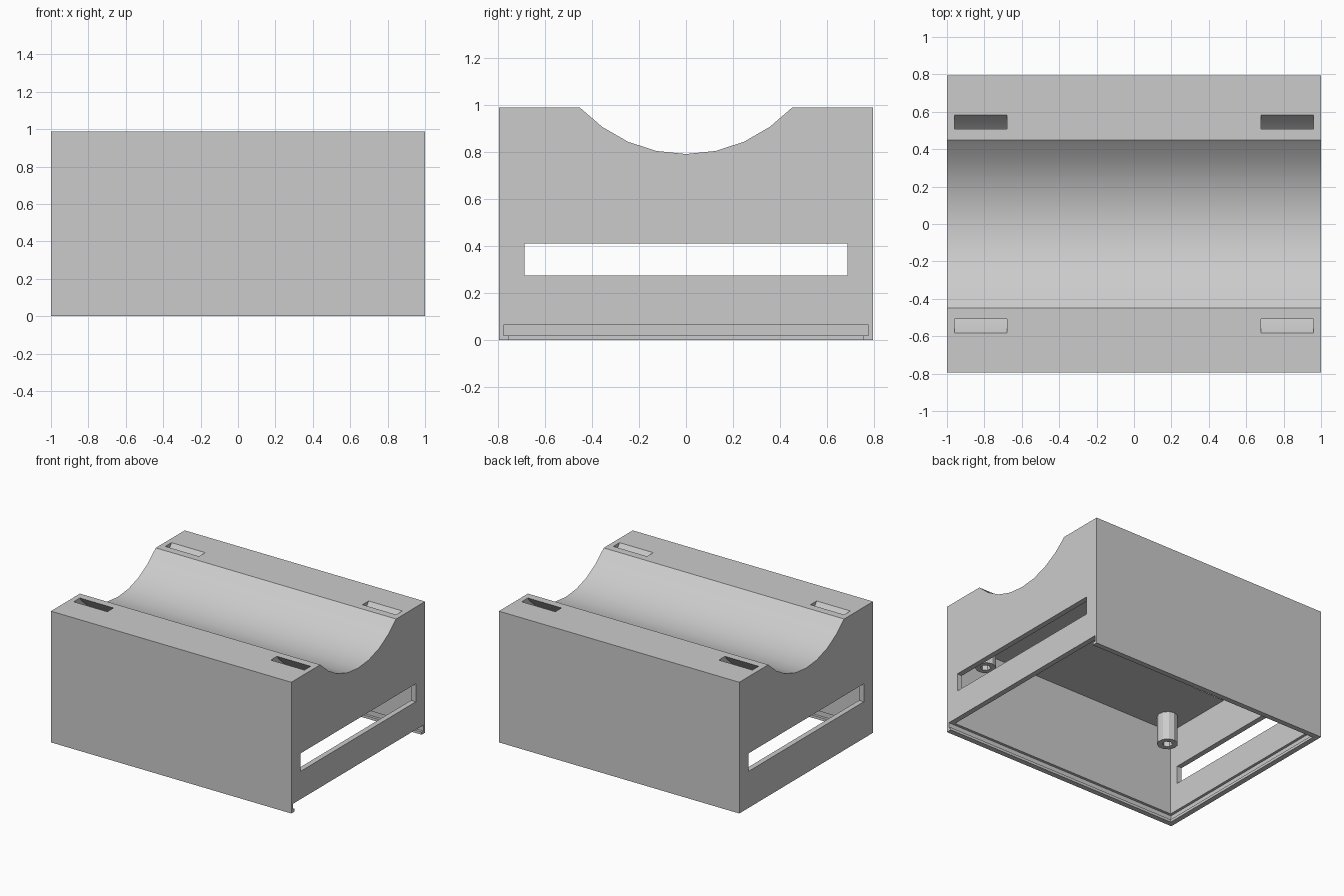
import bpy, bmesh, math

cube = bpy.data.objects.get("Cube")
if cube:
    bpy.data.objects.remove(cube, do_unlink=True)

# Main dimensions
HALF_X, HALF_Y, HEIGHT = 1.0, 0.795, 0.987
WALL, CEILING = 0.04, 0.71
IN_X, IN_Y = HALF_X - WALL, HALF_Y - WALL
CRADLE_R, AXIS_Z = 0.606, 1.396
STEP = math.radians(12)

grey = bpy.data.materials.new("light_grey_plastic")
grey.use_nodes = True
COLOUR = (0.6, 0.6, 0.6, 1)
grey.diffuse_color = COLOUR
grey.node_tree.nodes["Principled BSDF"].inputs["Base Color"].default_value = COLOUR


def finish(name, bm):
    bmesh.ops.recalc_face_normals(bm, faces=bm.faces)
    mesh = bpy.data.meshes.new(name)
    bm.to_mesh(mesh)
    bm.free()
    mesh.materials.append(grey)
    obj = bpy.data.objects.new(name, mesh)
    bpy.context.collection.objects.link(obj)
    return obj


def extrude_x(name, profile, x0, x1):
    """Solid from a (y, z) outline swept between two x positions."""
    bm = bmesh.new()
    face = bm.faces.new([bm.verts.new((x0, y, z)) for y, z in profile])
    swept = bmesh.ops.extrude_face_region(bm, geom=[face])["geom"]
    verts = [v for v in swept if isinstance(v, bmesh.types.BMVert)]
    bmesh.ops.translate(bm, verts=verts, vec=(x1 - x0, 0, 0))
    return finish(name, bm)


def box(name, x0, x1, half_y, z0, z1):
    outline = [(-half_y, z0), (half_y, z0), (half_y, z1), (-half_y, z1)]
    return extrude_x(name, outline, x0, x1)


def cylinder(name, radius, sides, x, y, z0, z1):
    bm = bmesh.new()
    bmesh.ops.create_cone(bm, cap_ends=True, segments=sides, radius1=radius,
                          radius2=radius, depth=z1 - z0)
    bmesh.ops.translate(bm, verts=bm.verts, vec=(x, y, (z0 + z1) / 2))
    return finish(name, bm)


def arc(radius, steps):
    """Points along the underside of a circle about the cradle axis."""
    return [(radius * math.sin(i * STEP), AXIS_Z - radius * math.cos(i * STEP))
            for i in range(-steps, steps + 1)]


def select(obj):
    bpy.ops.object.select_all(action='DESELECT')
    obj.select_set(True)
    bpy.context.view_layer.objects.active = obj


def cut(target, cutter):
    cutter.hide_render = True
    mod = target.modifiers.new("cut", 'BOOLEAN')
    mod.operation, mod.solver, mod.object = 'DIFFERENCE', 'EXACT', cutter
    select(target)
    bpy.ops.object.modifier_apply(modifier=mod.name)
    bpy.data.objects.remove(cutter, do_unlink=True)


# Case body with the round cradle across its top
cradle = arc(CRADLE_R, 4)
cradle[0], cradle[-1] = (cradle[0][0], HEIGHT), (cradle[-1][0], HEIGHT)
outline = [(HALF_Y, 0), (-HALF_Y, 0), (-HALF_Y, HEIGHT)] + cradle + [(HALF_Y, HEIGHT)]
case = extrude_x("case_body", outline, -HALF_X, HALF_X)

# Inner cavity, open at the bottom
cut(case, box("cavity", -IN_X, IN_X, IN_Y, -0.1, CEILING))

# Lid groove and lip opening, running out through one end
cut(case, box("lip_opening", -IN_X + 0.01, HALF_X + 0.1, IN_Y, -0.1, 0.03))
cut(case, box("lid_groove", -HALF_X + 0.02, HALF_X + 0.1, IN_Y + 0.02, 0.02, 0.065))

# Long window through both ends
cut(case, box("end_window", -HALF_X - 0.1, HALF_X + 0.1, 0.685, 0.275, 0.41))

# Curved strap channels beneath the cradle
for side in (-1, 1):
    ring = arc(0.655, 6) + arc(0.715, 6)[::-1]
    cut(case, extrude_x("strap_channel", ring, side * 0.68, side * IN_X))

select(case)
bpy.ops.object.shade_smooth_by_angle(angle=math.radians(20))

# Hollow screw posts hanging from the ceiling
for x, x_name in ((-0.81, "right"), (0.81, "left")):
    for y, y_name in ((-0.61, "front"), (0.61, "back")):
        post = cylinder(f"{y_name}_{x_name}_screw_post", 0.072, 11, x, y, 0.495, CEILING + 0.01)
        cut(post, cylinder("screw_hole", 0.036, 6, x, y, 0.4, CEILING))
